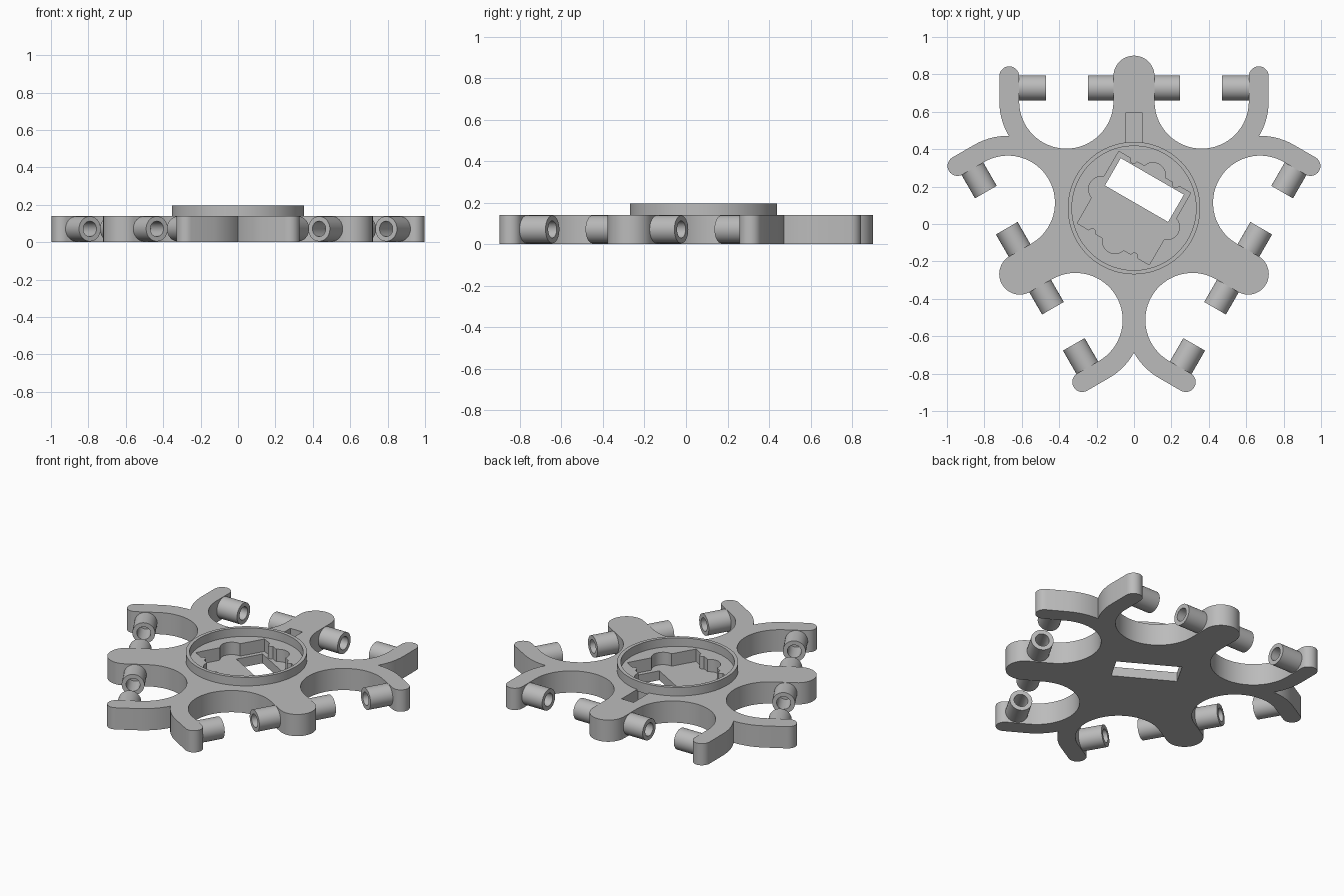
import bpy
import bmesh
from math import sin, cos, radians
from mathutils import Matrix, Vector

cube = bpy.data.objects.get("Cube")
if cube:
    bpy.data.objects.remove(cube)

CENTER = Vector((0, 0.085, 0))
THICK = 0.14
FLOOR = 0.06

grey = bpy.data.materials.new("plain grey")
grey.use_nodes = True
colour = (0.5, 0.5, 0.5, 1)
grey.diffuse_color = colour
grey.node_tree.nodes["Principled BSDF"].inputs["Base Color"].default_value = colour


def finish(name, bm, matrix):
    bmesh.ops.recalc_face_normals(bm, faces=bm.faces)
    mesh = bpy.data.meshes.new(name)
    bm.to_mesh(mesh)
    bm.free()
    mesh.transform(matrix)
    mesh.materials.append(grey)
    obj = bpy.data.objects.new(name, mesh)
    bpy.context.collection.objects.link(obj)
    return obj


def smooth(obj):
    bpy.ops.object.select_all(action='DESELECT')
    obj.select_set(True)
    bpy.context.view_layer.objects.active = obj
    bpy.ops.object.shade_smooth_by_angle(angle=radians(30))


def prism(name, points, z0, z1, matrix):
    """Extrude a flat outline from z0 to z1."""
    bm = bmesh.new()
    face = bm.faces.new([bm.verts.new((x, y, z0)) for x, y in points])
    top = bmesh.ops.extrude_face_region(bm, geom=[face])["geom"]
    moved = [v for v in top if isinstance(v, bmesh.types.BMVert)]
    bmesh.ops.translate(bm, verts=moved, vec=(0, 0, z1 - z0))
    return finish(name, bm, matrix)


def tube(name, inner, outer, z0, z1, steps, matrix):
    """Revolve a rectangular section about z."""
    bm = bmesh.new()
    loop = [bm.verts.new((r, 0, z)) for r, z in
            ((inner, z0), (outer, z0), (outer, z1), (inner, z1))]
    edges = [bm.edges.new((loop[i], loop[i - 1])) for i in range(4)]
    bmesh.ops.spin(bm, geom=edges, cent=(0, 0, 0), axis=(0, 0, 1),
                   angle=radians(360), steps=steps, use_merge=True)
    bmesh.ops.remove_doubles(bm, verts=bm.verts, dist=1e-5)
    obj = finish(name, bm, matrix)
    smooth(obj)
    return obj


def arc(cx, cy, r, a0, a1, steps):
    angles = [radians(a0 + (a1 - a0) * i / steps) for i in range(steps + 1)]
    return [(cx + r * cos(a), cy + r * sin(a)) for a in angles]


def turned(points, degrees):
    c, s = cos(radians(degrees)), sin(radians(degrees))
    return [(c * x - s * y, s * x + c * y) for x, y in points]


# Body outline: rounded lobe, round bay, curled finger, then mirrored and turned
half = (arc(0, 0.705, 0.11, 90, 180, 12)
        + arc(-0.362, 0.57, 0.252, 0, -180, 32)
        + arc(-0.667, 0.705, 0.053, 0, 180, 14)
        + arc(-0.362, 0.57, 0.358, 180, 210.9, 7))
sector = [(-x, y) for x, y in reversed(half)] + half
outline = []
for k in range(3):
    for p in turned(sector, 120 * k):
        if not outline or (Vector(p) - Vector(outline[-1])).length > 0.004:
            outline.append(p)
if (Vector(outline[0]) - Vector(outline[-1])).length < 0.004:
    outline.pop()
place = Matrix.Translation(CENTER)
body = prism("star_body", outline, 0, THICK, place)

# Socket outline: square with a round bulge on each side and small clips on two
side = 0.222
socket = []
for k in range(4):
    edge = [(side, -side)]
    if k % 2:
        edge += arc(side, -0.13, 0.02, 270, 90, 8)
    edge += arc(side - 0.02, 0, 0.068, -72, 72, 14)
    if k % 2:
        edge += arc(side, 0.13, 0.02, 270, 90, 8)
    socket += turned(edge, 90 * k)
tilt = place @ Matrix.Rotation(radians(-30), 4, 'Z')


def box(x0, x1, y0, y1):
    return [(x0, y0), (x1, y0), (x1, y1), (x0, y1)]


cutters = [
    prism("socket_cutter", socket, FLOOR, 0.3, tilt),
    prism("window_cutter", box(-0.195, 0.195, 0.027, 0.196), -0.1, 0.1, tilt),
    prism("slot_cutter", box(-0.043, 0.043, 0.342, 0.51), FLOOR, 0.3, place),
]
for cutter in cutters:
    cutter.hide_render = True
    mod = body.modifiers.new(cutter.name, 'BOOLEAN')
    mod.operation = 'DIFFERENCE'
    mod.solver = 'EXACT'
    mod.object = cutter
    bpy.context.view_layer.objects.active = body
    bpy.ops.object.modifier_apply(modifier=mod.name)
for cutter in cutters:
    bpy.data.objects.remove(cutter)
smooth(body)

# Raised rim around the socket
tube("socket_rim", 0.332, 0.354, THICK - 0.01, 0.195, 96, place)

# Hollow pegs facing each other across every bay
for k in range(3):
    turn = place @ Matrix.Rotation(radians(120 * k), 4, 'Z')
    for sign, label in ((-1, "right"), (1, "left")):
        for part, x0, x1 in (("lobe", 0.08, 0.247), ("finger", 0.47, 0.645)):
            lay = (Matrix.Translation((0, 0.643, 0.071))
                   @ Matrix.Rotation(radians(90 * sign), 4, 'Y'))
            tube(f"{part}_peg_{label}_{k + 1}", 0.041, 0.067, x0, x1, 32, turn @ lay)
